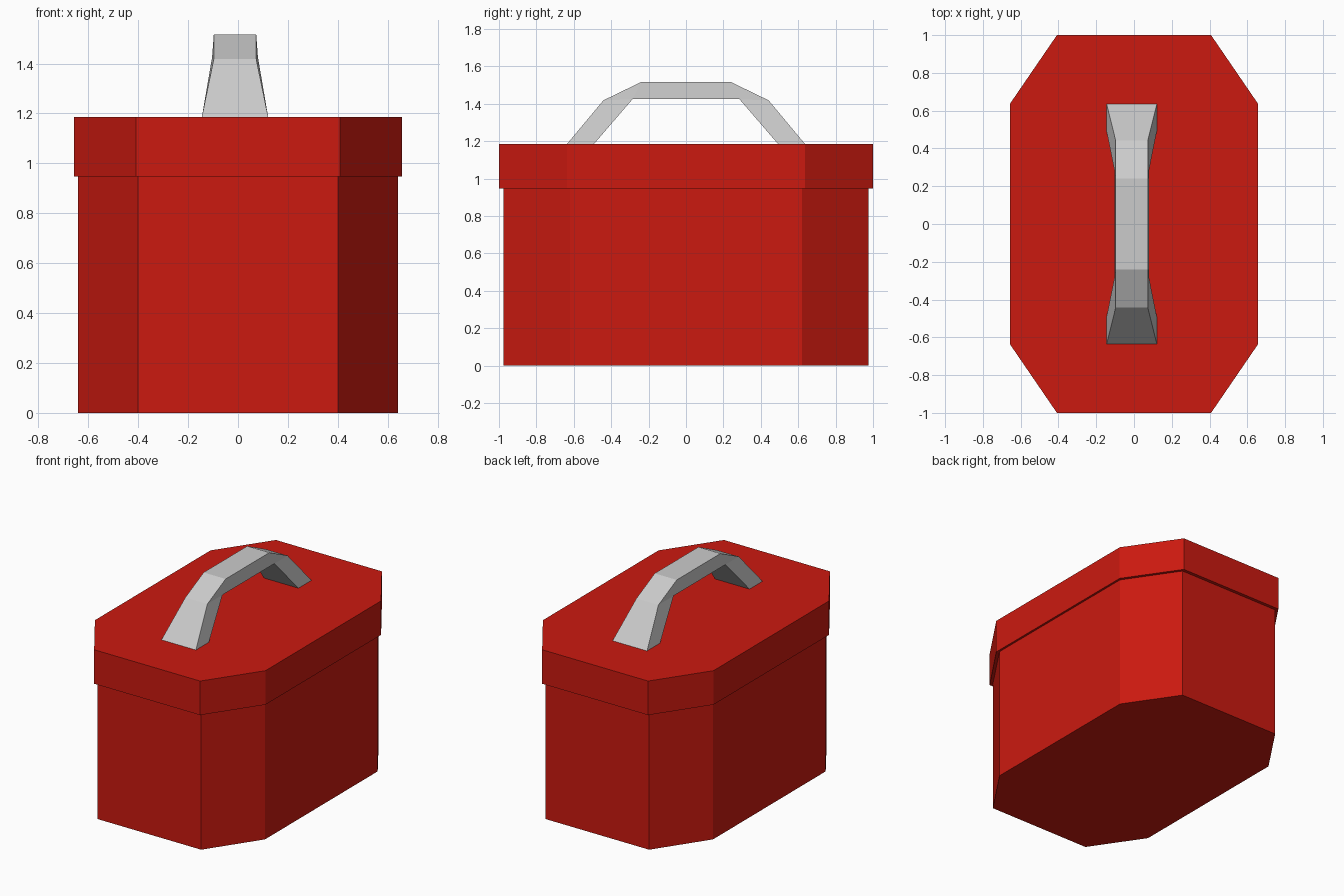
import bpy, bmesh

if "Cube" in bpy.data.objects:
    bpy.data.objects.remove(bpy.data.objects["Cube"])

red = bpy.data.materials.new("red_paint")
red.diffuse_color = (0.6, 0.01, 0.005, 1)
red.use_nodes = True
red.node_tree.nodes["Principled BSDF"].inputs["Base Color"].default_value = red.diffuse_color


def finish(bm, name, mat=None):
    bmesh.ops.recalc_face_normals(bm, faces=bm.faces)
    me = bpy.data.meshes.new(name)
    bm.to_mesh(me)
    bm.free()
    ob = bpy.data.objects.new(name, me)
    bpy.context.collection.objects.link(ob)
    if mat:
        me.materials.append(mat)
    return ob


def cut_corner_prism(name, hx, hy, cx, cy, z0, z1):
    # octagonal block: half sizes hx, hy; corners cut at cx, cy
    quarter = [(hx, cy), (cx, hy)]
    outline = (quarter + [(-x, y) for x, y in quarter[::-1]]
               + [(-x, -y) for x, y in quarter] + [(x, -y) for x, y in quarter[::-1]])
    bm = bmesh.new()
    face = bm.faces.new([bm.verts.new((x, y, z0)) for x, y in outline])
    top = bmesh.ops.extrude_face_region(bm, geom=[face], use_keep_orig=True)["geom"]
    bmesh.ops.translate(bm, vec=(0, 0, z1 - z0),
                        verts=[v for v in top if isinstance(v, bmesh.types.BMVert)])
    return finish(bm, name, red)


# Box body and overhanging lid
cut_corner_prism("box_body", 0.642, 0.977, 0.40, 0.62, 0, 0.948)
cut_corner_prism("lid", 0.657, 1.0, 0.408, 0.636, 0.948, 1.185)

# Handle: sections of (outer y, z, half width, inner y, z, half width)
half = [(0.636, 1.185, 0.133, 0.492, 1.185, 0.133),
        (0.442, 1.418, 0.085, 0.286, 1.424, 0.092),
        (0.240, 1.516, 0.085, 0.286, 1.424, 0.092)]
sections = half + [(-a, b, c, -d, e, f) for a, b, c, d, e, f in half[::-1]]
cx = -0.012
bm = bmesh.new()
rings = [[bm.verts.new(p) for p in ((cx - wo, yo, zo), (cx + wo, yo, zo),
                                    (cx + wi, yi, zi), (cx - wi, yi, zi))]
         for yo, zo, wo, yi, zi, wi in sections]
for a, b in zip(rings, rings[1:]):
    for i in range(4):
        j = (i + 1) % 4
        bm.faces.new((a[i], a[j], b[j], b[i]))
# the shoulder sections share their inner corners
bmesh.ops.remove_doubles(bm, verts=bm.verts, dist=0.0005)
finish(bm, "handle")
